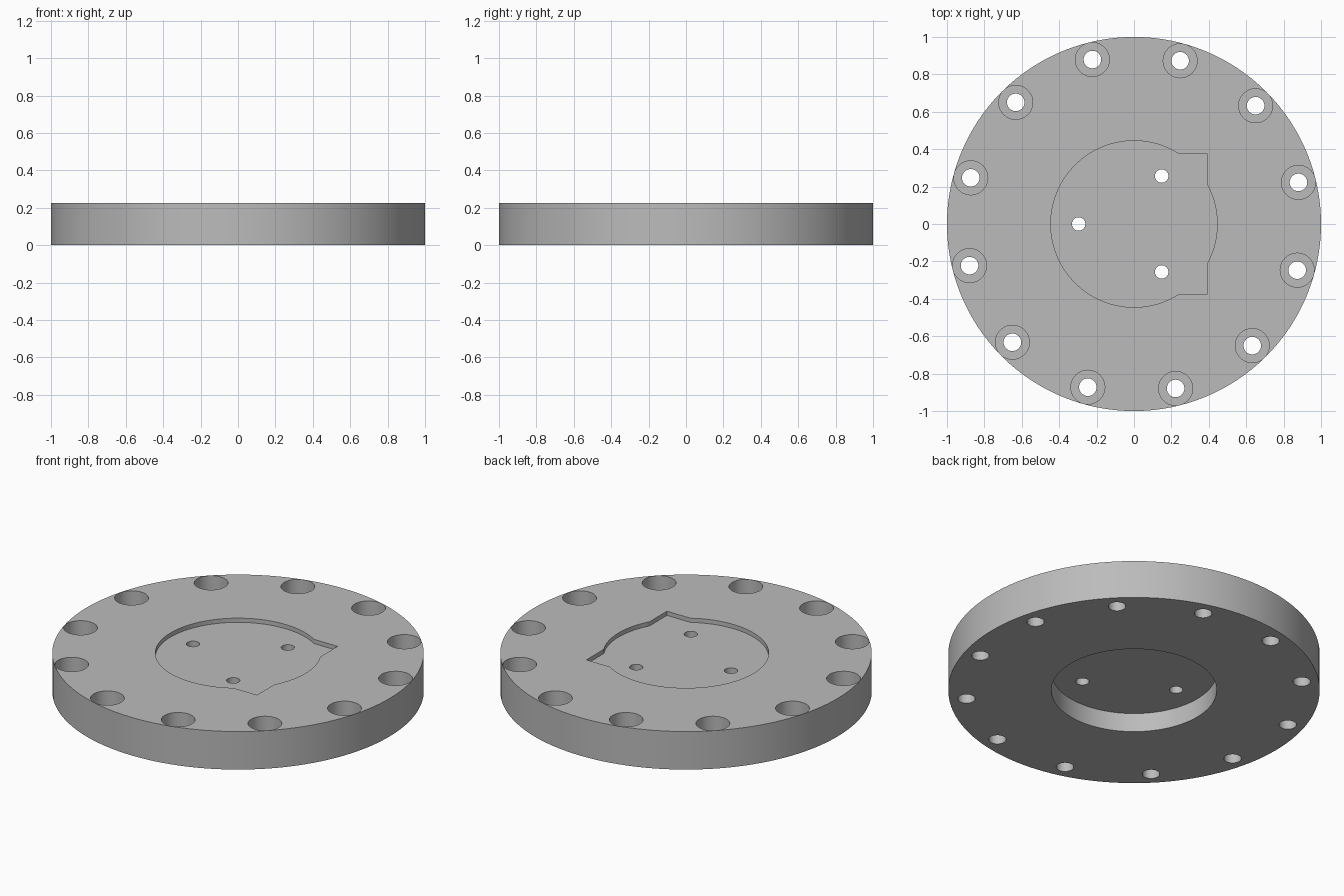
import bpy
import bmesh
from math import cos, sin, pi, radians, acos, asin

default = bpy.data.objects.get("Cube")
if default:
    bpy.data.objects.remove(default)

HEIGHT = 0.226
HUB_R = 0.445
SEGMENTS = 128


def circle(r, n=SEGMENTS, start=0, end=2 * pi):
    step = (end - start) / n
    return [(r * cos(start + i * step), r * sin(start + i * step)) for i in range(n)]


def loft(bm, rings):
    """Closed solid through rings of (outline, z, centre), listed upward."""
    loops = [[bm.verts.new((x + c[0], y + c[1], z)) for x, y in pts]
             for pts, z, c in rings]
    bm.faces.new(loops[0][::-1])
    bm.faces.new(loops[-1])
    for a, b in zip(loops, loops[1:]):
        n = len(a)
        for i in range(n):
            j = (i + 1) % n
            bm.faces.new((a[i], a[j], b[j], b[i]))


def make_object(name, solids):
    bm = bmesh.new()
    for rings in solids:
        loft(bm, rings)
    mesh = bpy.data.meshes.new(name)
    bm.to_mesh(mesh)
    bm.free()
    obj = bpy.data.objects.new(name, mesh)
    bpy.context.collection.objects.link(obj)
    return obj


def prism(outline, z0, z1, centre=(0, 0)):
    return [(outline, z0, centre), (outline, z1, centre)]


def polar(r, degrees):
    return (r * cos(radians(degrees)), r * sin(radians(degrees)))


# Round plate
plate = make_object("flange_plate", [prism(circle(1), 0, HEIGHT)])

# Shallow upper pocket: a circle with two square corners on the +x side
key_x, key_y = 0.39, 0.378
inner, outer = acos(key_x / HUB_R), asin(key_y / HUB_R)
pocket = circle(HUB_R, 14, -inner, inner)
pocket += [polar(HUB_R, inner * 180 / pi), (key_x, key_y)]
pocket += circle(HUB_R, 96, outer, 2 * pi - outer)
pocket += [(HUB_R * cos(outer), -key_y), (key_x, -key_y)]

# Deep round recess underneath
recess = circle(HUB_R)

# Stepped bolt holes around the rim
bolt, bore = circle(0.047, 40), circle(0.091, 40)
bolt_holes = []
for k in range(12):
    c = polar(0.907, 14.2 + 30 * k)
    bolt_holes.append([(bolt, -0.1, c), (bolt, 0.113, c),
                       (bore, 0.113, c), (bore, 0.4, c)])

# Three small holes through the web
pin_holes = [prism(circle(0.036, 32), -0.1, 0.4, polar(0.296, a)) for a in (60, 180, 300)]

cutters = {
    "pocket_cutter": [prism(pocket, HEIGHT - 0.025, 0.4)],
    "recess_cutter": [prism(recess, -0.1, 0.112)],
    "bolt_hole_cutter": bolt_holes,
    "pin_hole_cutter": pin_holes,
}

# Cut everything from the plate, then discard the cutters
bpy.context.view_layer.objects.active = plate
for name, solids in cutters.items():
    cutter = make_object(name, solids)
    cutter.hide_render = True
    mod = plate.modifiers.new(name, "BOOLEAN")
    mod.operation = "DIFFERENCE"
    mod.solver = "EXACT"
    mod.object = cutter
    bpy.ops.object.modifier_apply(modifier=mod.name)
    bpy.data.objects.remove(cutter)

# Plain grey metal
grey = bpy.data.materials.new("grey_metal")
grey.use_nodes = True
colour = (0.5, 0.5, 0.5, 1)
grey.diffuse_color = colour
grey.node_tree.nodes["Principled BSDF"].inputs["Base Color"].default_value = colour
plate.data.materials.clear()
plate.data.materials.append(grey)

bpy.ops.object.select_all(action="DESELECT")
plate.select_set(True)
bpy.ops.object.shade_smooth_by_angle(angle=radians(30))
